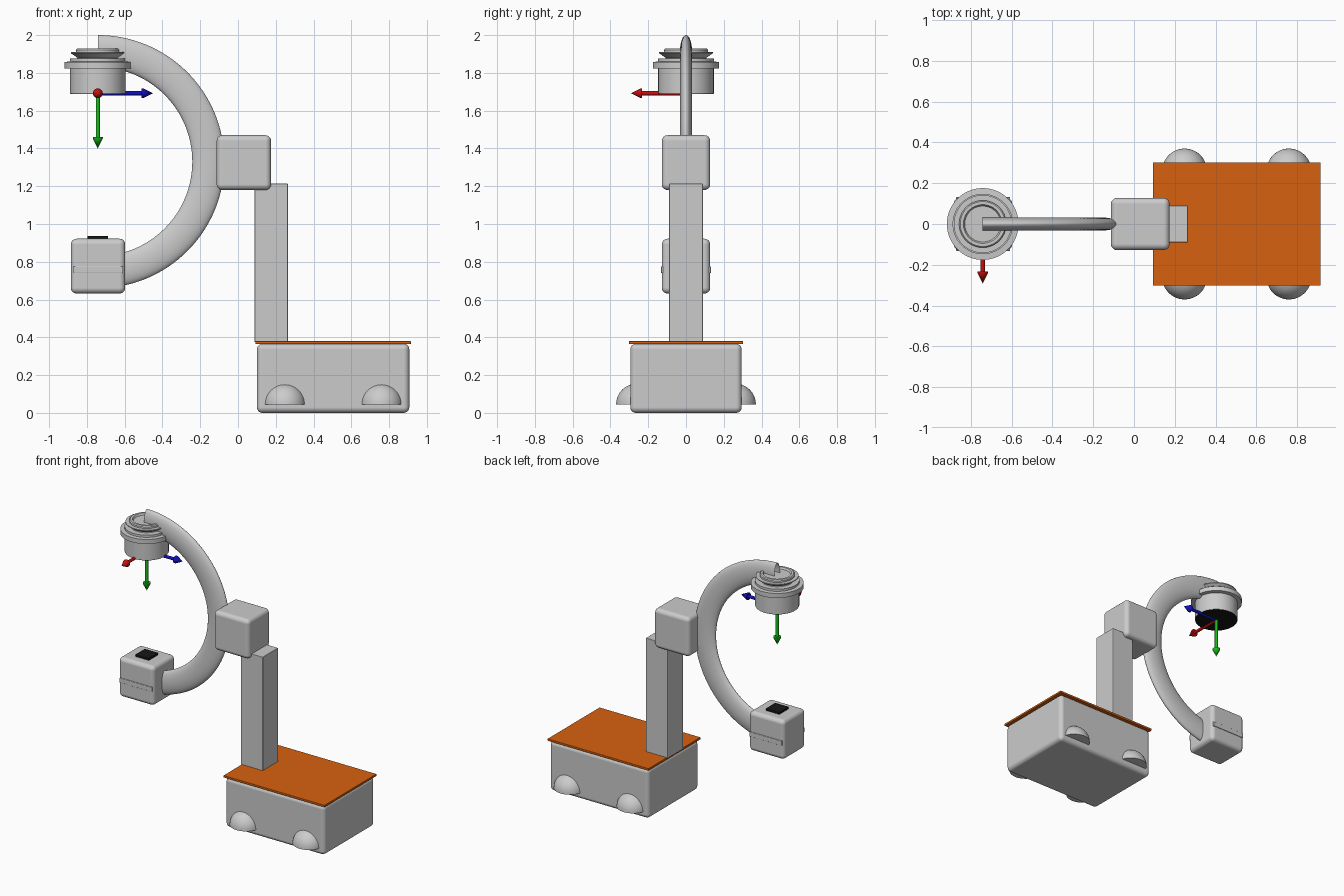
import bpy, bmesh, math
from mathutils import Matrix, Vector

if "Cube" in bpy.data.objects:
    bpy.data.objects.remove(bpy.data.objects["Cube"])

def material(name, rgb):
    m = bpy.data.materials.new(name)
    m.diffuse_color = (*rgb, 1)
    m.use_nodes = True
    m.node_tree.nodes["Principled BSDF"].inputs["Base Color"].default_value = m.diffuse_color
    return m

ORANGE = material("orange", (0.68, 0.12, 0.005))
BLACK = material("black", (0.008, 0.008, 0.008))
RED = material("red", (0.55, 0.005, 0.005))
GREEN = material("green", (0.01, 0.5, 0.01))
BLUE = material("blue", (0.005, 0.005, 0.5))

def finish(name, bm, mat=None, angle=35):
    bmesh.ops.remove_doubles(bm, verts=bm.verts, dist=1e-5)
    bmesh.ops.recalc_face_normals(bm, faces=bm.faces)
    me = bpy.data.meshes.new(name)
    bm.to_mesh(me)
    bm.free()
    me.shade_smooth()
    me.set_sharp_from_angle(angle=math.radians(angle))
    if mat:
        me.materials.append(mat)
    ob = bpy.data.objects.new(name, me)
    bpy.context.collection.objects.link(ob)
    return ob

def box(name, x, y, z, bevel=0.0, mat=None):
    bm = bmesh.new()
    bmesh.ops.create_cube(bm, size=1)
    for v in bm.verts:
        v.co = [(r[0] + r[1]) / 2 + c * (r[1] - r[0]) for r, c in zip((x, y, z), v.co)]
    ob = finish(name, bm, mat)
    if bevel:
        mod = ob.modifiers.new("bevel", 'BEVEL')
        mod.width, mod.segments, mod.harden_normals = bevel, 5, True
    return ob

def skin(bm, rings, closed=True):
    """Join successive rings of points with quads."""
    vs = [[bm.verts.new(p) for p in r] for r in rings]
    n = len(vs[0])
    for a, b in zip(vs, vs[1:]):
        for i in range(n):
            bm.faces.new((a[i], a[(i + 1) % n], b[(i + 1) % n], b[i]))

def lathe(name, profile, origin, axis=(0, 0, 1), mat=None, n=64):
    """Revolve (radius, height) points around an axis through origin."""
    rot = Vector((0, 0, 1)).rotation_difference(Vector(axis)).to_matrix().to_4x4()
    m = Matrix.Translation(origin) @ rot
    bm = bmesh.new()
    skin(bm, [[m @ Vector((max(r, 1e-7) * math.cos(t), max(r, 1e-7) * math.sin(t), h))
               for t in (2 * math.pi * i / n for i in range(n))] for r, h in profile])
    bmesh.ops.dissolve_degenerate(bm, dist=1e-6, edges=bm.edges)
    return finish(name, bm, mat)

CX = -0.742  # vertical axis of the imaging parts

# Cart: body, top plate and wheel covers
box("cart_body", (0.10, 0.907), (-0.295, 0.295), (0, 0.366), 0.03)
box("cart_top", (0.093, 0.915), (-0.302, 0.302), (0.365, 0.38), 0.002, ORANGE)
dome = [(0, 0)] + [(0.11 * math.cos(a), 0.11 * math.sin(a))
                   for a in (math.pi / 2 * i / 12 for i in range(13))]
for x, end in ((0.248, "front"), (0.76, "rear")):
    for y, side in ((-0.26, "right"), (0.26, "left")):
        lathe(f"wheel_cover_{end}_{side}", dome, (x, y, 0.045), n=48)

# Column and arm carrier
box("column", (0.087, 0.264), (-0.09, 0.09), (0.375, 1.214), 0.004)
box("arm_carrier", (-0.113, 0.175), (-0.128, 0.128), (1.18, 1.47), 0.03)

# C-shaped arm: elliptical tube swept over a half circle, open at the ends
bm = bmesh.new()
rings = []
for i in range(65):
    a = math.pi * (i / 64 - 0.5)
    ring = []
    for j in range(32):
        t = 2 * math.pi * j / 32
        r = 0.585 + 0.085 * math.cos(t)
        ring.append((CX + r * math.cos(a), 0.032 * math.sin(t), 1.33 + r * math.sin(a)))
    rings.append(ring)
skin(bm, rings)
finish("c_arm", bm)

# Lower source housing with side strips and window
box("source_housing", (-0.885, -0.597), (-0.128, 0.128), (0.632, 0.922), 0.03)
for s, side in ((-1, "right"), (1, "left")):
    box(f"source_strip_{side}", (-0.872, -0.608), sorted((s * 0.12, s * 0.132)),
        (0.74, 0.775), 0.003)
box("source_window", (-0.797, -0.687), (-0.055, 0.055), (0.915, 0.937), 0.002, BLACK)

# Upper detector: drum, flange, flared dish and recessed cap
lathe("detector", [(0, 1.692), (0.147, 1.692), (0.147, 1.822), (0.176, 1.824), (0.176, 1.858),
                   (0.148, 1.860), (0.148, 1.876), (0.11, 1.876), (0.108, 1.88), (0.142, 1.904),
                   (0.142, 1.91), (0.116, 1.91), (0.116, 1.922), (0.11, 1.928), (0.095, 1.928),
                   (0.088, 1.915), (0, 1.915)], (CX, 0, 0))
lathe("detector_face", [(0, 1.689), (0.145, 1.689), (0.145, 1.694), (0, 1.694)],
      (CX, 0, 0), mat=BLACK)

# Axis arrows
arrow = [(0, 0), (0.011, 0), (0.011, 0.232), (0.026, 0.232), (0.026, 0.24), (0, 0.292)]
for name, axis, mat in (("red", (0, -1, 0), RED), ("green", (0, 0, -1), GREEN),
                        ("blue", (1, 0, 0), BLUE)):
    lathe(f"{name}_axis_arrow", arrow, (CX, 0, 1.692), axis, mat, 24)
